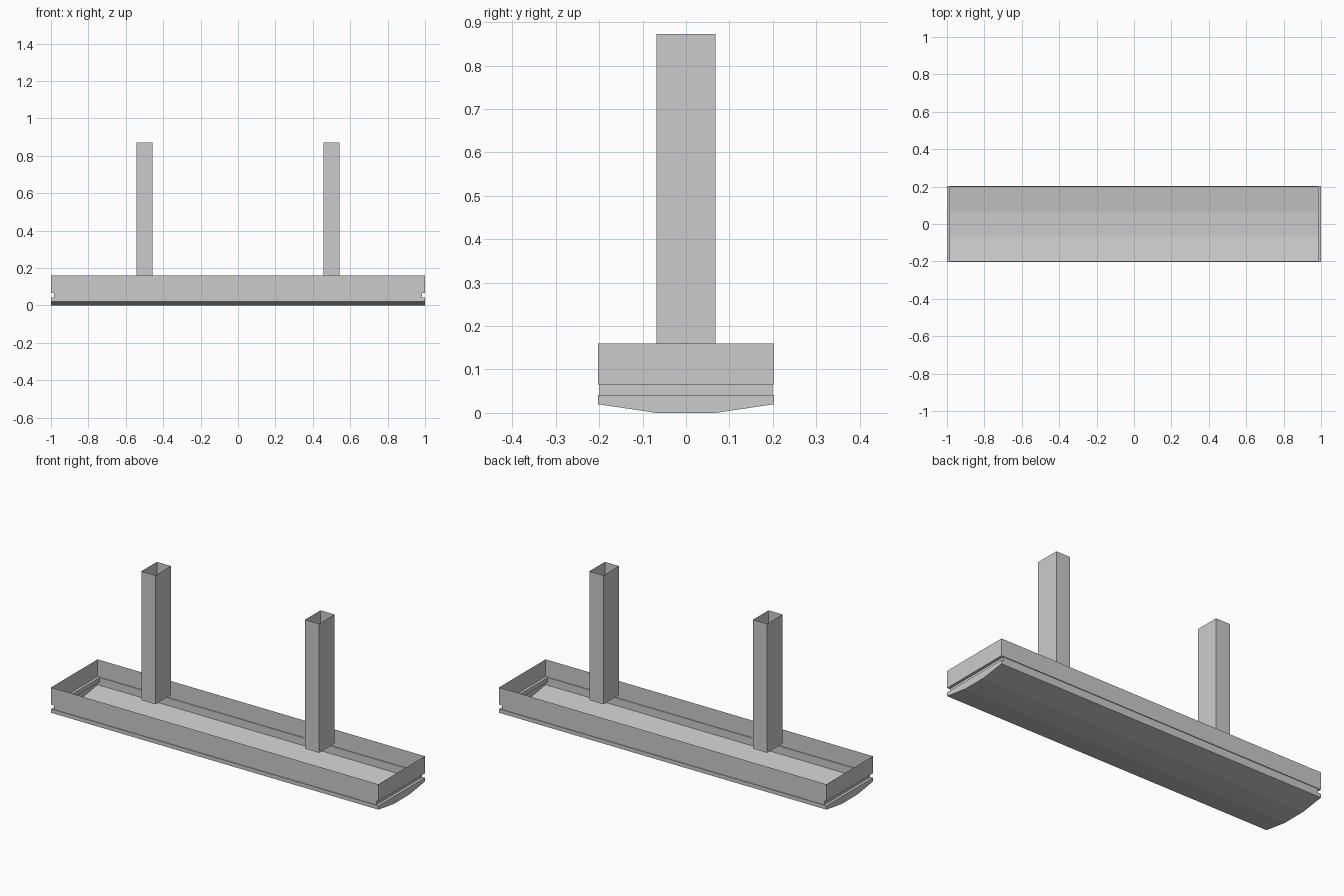
import bpy, bmesh

if "Cube" in bpy.data.objects:
    bpy.data.objects.remove(bpy.data.objects["Cube"])

TUBE_Y = 0.068


def make_object(name, bm):
    bmesh.ops.recalc_face_normals(bm, faces=bm.faces)
    mesh = bpy.data.meshes.new(name)
    bm.to_mesh(mesh)
    bm.free()
    obj = bpy.data.objects.new(name, mesh)
    bpy.context.collection.objects.link(obj)
    return obj


def bridge(bm, a, b):
    n = len(a)
    for i in range(n):
        j = (i + 1) % n
        bm.faces.new((a[i], a[j], b[j], b[i]))


def ring(bm, x, y, z_edge, z_mid):
    # rectangle with extra points on the short ends, for the faceted belly
    ys = [(-y, z_edge), (-TUBE_Y, z_mid), (TUBE_Y, z_mid), (y, z_edge)]
    pts = [(x, v, z) for v, z in ys] + [(-x, v, z) for v, z in reversed(ys)]
    return [bm.verts.new(p) for p in pts]


# Open-topped housing: wall, shallow groove, lower lip, faceted bottom
bm = bmesh.new()
levels = [
    (1.0, 0.203, 0.16, 0.16),
    (1.0, 0.203, 0.065, 0.065),
    (0.985, 0.199, 0.065, 0.065),
    (0.985, 0.199, 0.041, 0.041),
    (1.0, 0.203, 0.041, 0.041),
    (1.0, 0.203, 0.02, 0.0),
]
rings = [ring(bm, *lv) for lv in levels]
for a, b in zip(rings, rings[1:]):
    bridge(bm, a, b)
last = rings[-1]
for i in range(3):
    bm.faces.new((last[i], last[i + 1], last[6 - i], last[7 - i]))
make_object("lamp_housing", bm)

# Open rectangular hanger tubes
for name, cx in (("left_hanger_tube", -0.5), ("right_hanger_tube", 0.5)):
    bm = bmesh.new()
    corners = [(-0.043, -TUBE_Y), (0.043, -TUBE_Y), (0.043, TUBE_Y), (-0.043, TUBE_Y)]
    low, high = [[bm.verts.new((cx + x, y, z)) for x, y in corners] for z in (0.16, 0.872)]
    bridge(bm, low, high)
    make_object(name, bm)
